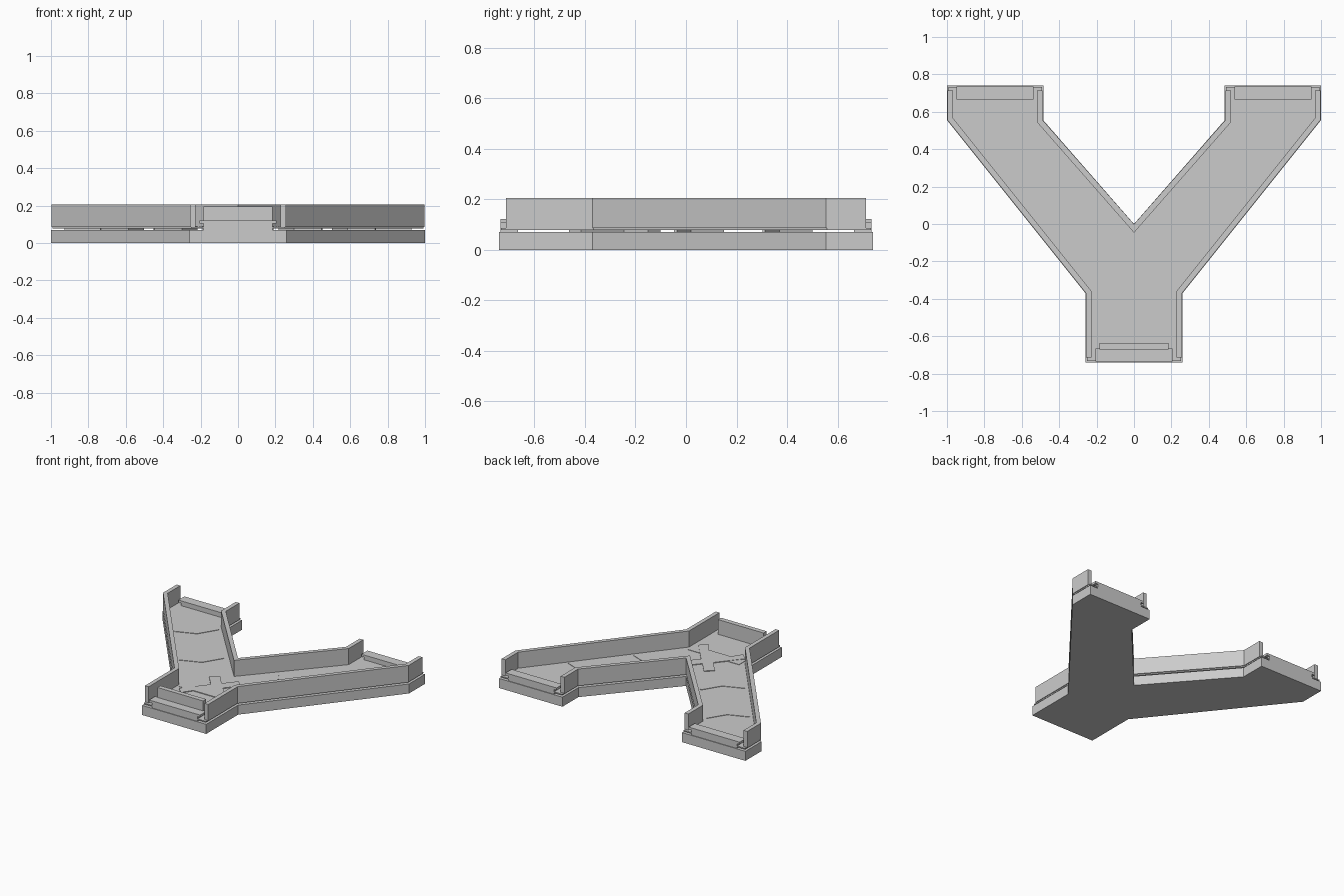
import bpy, bmesh
from mathutils import Vector

if "Cube" in bpy.data.objects:
    bpy.data.objects.remove(bpy.data.objects["Cube"])


def prism(name, pts, z0, z1):
    bm = bmesh.new()
    face = bm.faces.new([bm.verts.new((p[0], p[1], z0)) for p in pts])
    res = bmesh.ops.extrude_face_region(bm, geom=[face])
    top = [g for g in res["geom"] if isinstance(g, bmesh.types.BMVert)]
    bmesh.ops.translate(bm, verts=top, vec=(0, 0, z1 - z0))
    bmesh.ops.recalc_face_normals(bm, faces=bm.faces)
    me = bpy.data.meshes.new(name)
    bm.to_mesh(me)
    bm.free()
    ob = bpy.data.objects.new(name, me)
    bpy.context.collection.objects.link(ob)
    return ob


def box(name, x0, x1, y0, y1, z0, z1):
    return prism(name, [(x0, y0), (x1, y0), (x1, y1), (x0, y1)], z0, z1)


def offset(pts, d, closed=False):
    """Mitred offset to the left of the path."""
    pts = [Vector(p) for p in pts]
    n, out = len(pts), []
    for i, p in enumerate(pts):
        dirs = []
        if closed or i > 0:
            dirs.append((p - pts[i - 1]).normalized())
        if closed or i < n - 1:
            dirs.append((pts[(i + 1) % n] - p).normalized())
        norms = [Vector((-v.y, v.x)) for v in dirs]
        m = sum(norms, Vector((0, 0))).normalized()
        out.append(p + m * (d / m.dot(norms[0])))
    return out


def strip(name, path, d, z0, z1):
    return prism(name, [Vector(p) for p in path] + offset(path, d)[::-1], z0, z1)


def flip(pts, s):
    return [(s * x, y) for x, y in pts]


# Y-shaped base slab with a thin floor sheet floating just above it
half = [(0.26, -0.74), (0.26, -0.37), (1, 0.555), (1, 0.74),
        (0.485, 0.74), (0.485, 0.555)]
outline = half + [(0, 0)] + flip(half, -1)[::-1]
prism("base_slab", outline, 0, 0.07)
prism("floor_sheet", offset(outline, 0.008, True), 0.079, 0.087)

# side walls
outer = [(0.257, -0.713), (0.257, -0.37), (0.997, 0.555), (0.997, 0.713)]
for s, side in ((1, "right"), (-1, "left")):
    strip("outer_wall_" + side, flip(outer, s), 0.03 * s, 0.087, 0.205)
inner = [(0.488, 0.713), (0.488, 0.555), (0, -0.001)]
strip("inner_wall", flip(inner, -1) + inner[:2][::-1], -0.03, 0.087, 0.205)


# stepped lips at the three open ends
def lip(name, cx, y0, y1):
    box(name + "_foot", cx - 0.185, cx + 0.185, y0, y1, 0.07, 0.105)
    box(name + "_bar", cx - 0.207, cx + 0.207, y0, y1, 0.105, 0.122)


lip("front_lip", 0, -0.735, -0.665)
lip("right_lip", 0.743, 0.665, 0.735)
lip("left_lip", -0.743, 0.665, 0.735)

# upright gate behind the front lip
box("front_gate", -0.185, 0.185, -0.67, -0.635, 0.087, 0.195)

# cross marking and the low band beneath it
box("cross_band", -0.207, 0.207, -0.39, -0.32, 0.08, 0.09)
w, a, c = 0.075, 0.15, -0.285
quad = [(w, 0), (a + w / 2 - 0.06, a + w / 2), (0, w)]
cross = [(w, c), (0.13, c + 0.135), (0.075, c + 0.185), (0, c + 0.095),
         (-0.075, c + 0.185), (-0.13, c + 0.135), (-0.05, c + 0.04),
         (-0.19, c - 0.13), (-0.14, c - 0.178), (-0.09, c - 0.105),
         (0.09, c - 0.105), (0.14, c - 0.178), (0.19, c - 0.13), (0.05, c + 0.04)][1:]
prism("cross_marking", cross, 0.07, 0.092)

# chevron markings along both arms
axis = Vector((0.64, 0.77))
across = Vector((0.77, -0.64))
for s, side in ((1, "right"), (-1, "left")):
    for i, mid in enumerate(((0.30, 0.01), (0.585, 0.36))):
        m = Vector(mid)
        path = [m + axis * 0.05 - across * 0.15, m,
                m + axis * 0.05 + across * 0.15]
        strip(f"chevron_{side}_{i}", flip(path, s), 0.012 * s, 0.07, 0.09)
